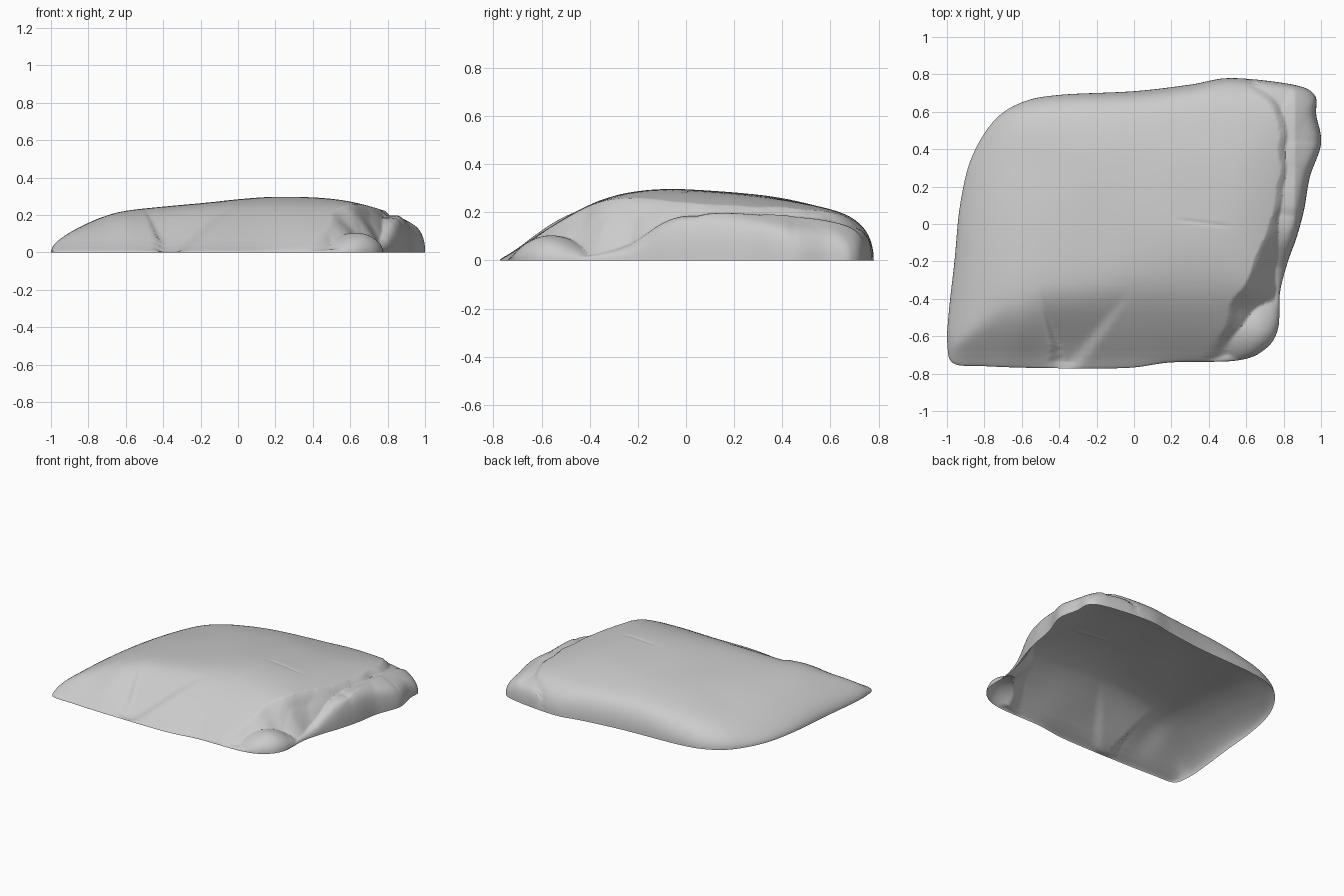
import bpy, bmesh, math
from mathutils import Vector, noise

if "Cube" in bpy.data.objects:
    bpy.data.objects.remove(bpy.data.objects["Cube"])

# Footprint of the rock, counter-clockwise from the front left corner
OUTLINE = [(-.965, -.745), (-.8, -.76), (-.5, -.77), (-.05, -.77), (.2, -.74), (.55, -.73),
           (.7, -.67), (.77, -.56), (.78, -.37), (.82, -.21), (.87, -.07), (.91, .08),
           (.94, .25), (1.0, .43), (.975, .58), (.965, .69), (.85, .745), (.52, .78),
           (.3, .745), (0, .71), (-.4, .69), (-.6, .65), (-.75, .55), (-.87, .35),
           (-.93, .1), (-.96, -.2), (-.99, -.47), (-.998, -.64)]
# Long section (x, z) and cross section (y, z)
LONG = [(-1.05, .05), (-1, .065), (-.9, .11), (-.8, .158), (-.7, .198), (-.6, .222), (-.4, .245),
        (-.2, .265), (0, .29), (.2, .308), (.4, .308), (.5, .298), (.6, .275), (.7, .24), (.8, .215), (1, .14)]
CROSS = [(-.8, .003), (-.75, .015), (-.7, .045), (-.6, .11), (-.5, .17), (-.4, .225), (-.3, .27),
         (-.2, .3), (-.1, .316), (0, .31), (.2, .288), (.4, .255), (.6, .208), (.7, .175), (.8, .125)]
# Crest of the broken right side (y, x) and height of its lower ledge (y, z)
CREST = [(-.77, .36), (-.6, .45), (-.4, .56), (-.2, .65), (0, .73), (.2, .77), (.4, .79),
         (.6, .76), (.72, .66), (.78, .58)]
LEDGE = [(-.35, .02), (-.2, .09), (-.05, .18), (.1, .2), (.4, .195), (.6, .17), (.7, .14), (.78, .1)]


def lerp(table, v):
    if v <= table[0][0]:
        return table[0][1]
    for (a, p), (b, q) in zip(table, table[1:]):
        if v <= b:
            return p + (q - p) * (v - a) / (b - a)
    return table[-1][1]


def soft(table, v, r=.07):
    return sum(lerp(table, v + r * k / 2) for k in (-2, -1, 0, 1, 2)) / 5


def step(v, a, b):
    t = min(1, max(0, (v - a) / (b - a)))
    return t * t * (3 - 2 * t)


def closed_curve(pts, n):
    out = []
    for i in range(len(pts)):
        a, b, c, d = (Vector(pts[(i + k) % len(pts)]) for k in (-1, 0, 1, 2))
        for j in range(n):
            t = j / n
            out.append(.5 * (2 * b + (c - a) * t + (2 * a - 5 * b + 4 * c - d) * t * t
                             + (3 * b - a - 3 * c + d) * t ** 3))
    return out


def facets(x, y, s):
    # chipped-stone pattern made of flat-sided cells
    d = noise.voronoi(Vector((x * s, y * s, 1.7)))[0]
    return d[1] - d[0]


def height(x, y, t):
    # main slab
    f = soft(LONG, x)
    g = soft(CROSS, y + .06 * step(-x, -.4, .6) * step(y, .1, .6))
    z = min(.303, 1.04 * (f ** -8 + g ** -8) ** (-1 / 8))
    # two creases around the chipped hollow at the front
    left = x - (-.44 - .3 * max(0, y + .65))
    right = (-.24 + .75 * (y + .7)) - x
    if left > 0 and right > 0:
        z -= .03 * step(left, 0, .03) * step(right, 0, .07) * step(-y, .33, .66)
    z += .015 * math.exp(-((x + .6) / .1) ** 2 - ((y + .55) / .15) ** 2)
    # hairline crack on top
    if .2 < x < .55:
        z -= .003 * math.exp(-((y - .05 + .12 * x) / .012) ** 2) * step(x, .2, .3) * step(-x, -.55, -.45)
    z += .005 * noise.noise(Vector((x * 3, y * 3, 0)))
    # domed towards the back left corner, rounded rim all round
    z -= .055 * math.exp(-((x + .75) ** 2 + (y - .4) ** 2) / .18)
    ang = math.atan2(y, x) % math.tau
    k = 20 - 12 * math.exp(-((ang - 2.5) / .5) ** 2)
    z *= math.sqrt(max(0, 1 - t ** k))
    # broken right side
    d = x - soft(CREST, y) + .04 * noise.noise(Vector((x * 4, y * 6, 3)))
    if d > 0:
        rim = math.sqrt(max(0, 1 - t ** 50))
        chip = facets(x, y, 4) - .35
        z *= 1 - .95 * step(d, -.02, .24)
        z += .03 * chip * step(d, 0, .06)
        ledge = soft(LEDGE, y) - .5 * max(0, x - .86) + .02 * chip
        z = max(z, min(ledge, z + step(d, .02, .12)))
        # loose lump at the front right corner
        r = ((x - .62) / .22) ** 2 + ((y + .55) / .21) ** 2
        z = max(z, .1 * (1 - r) + .012 * chip, .02 * step(d, 0, .1))
        z *= rim
    return 0 if t >= 1 else max(0, z)


# Rock shell: rings of the footprint draped over the height profile, open underneath
RINGS = 100
outline = closed_curve(OUTLINE, 14)
bm = bmesh.new()
centre = bm.verts.new((0, 0, height(0, 0, 0)))
rings = []
for i in range(1, RINGS + 1):
    t = 1 - (1 - i / RINGS) ** 1.5
    rings.append([bm.verts.new((p.x * t, p.y * t, height(p.x * t, p.y * t, t))) for p in outline])
n = len(outline)
for j in range(n):
    k = (j + 1) % n
    bm.faces.new((centre, rings[0][j], rings[0][k]))
    for a, b in zip(rings, rings[1:]):
        bm.faces.new((a[j], b[j], b[k], a[k]))
mesh = bpy.data.meshes.new("rock_shell")
bm.to_mesh(mesh)
bm.free()
rock = bpy.data.objects.new("rock_shell", mesh)
bpy.context.collection.objects.link(rock)
bpy.context.view_layer.objects.active = rock
rock.select_set(True)
bpy.ops.object.shade_smooth_by_angle(angle=math.radians(40))
